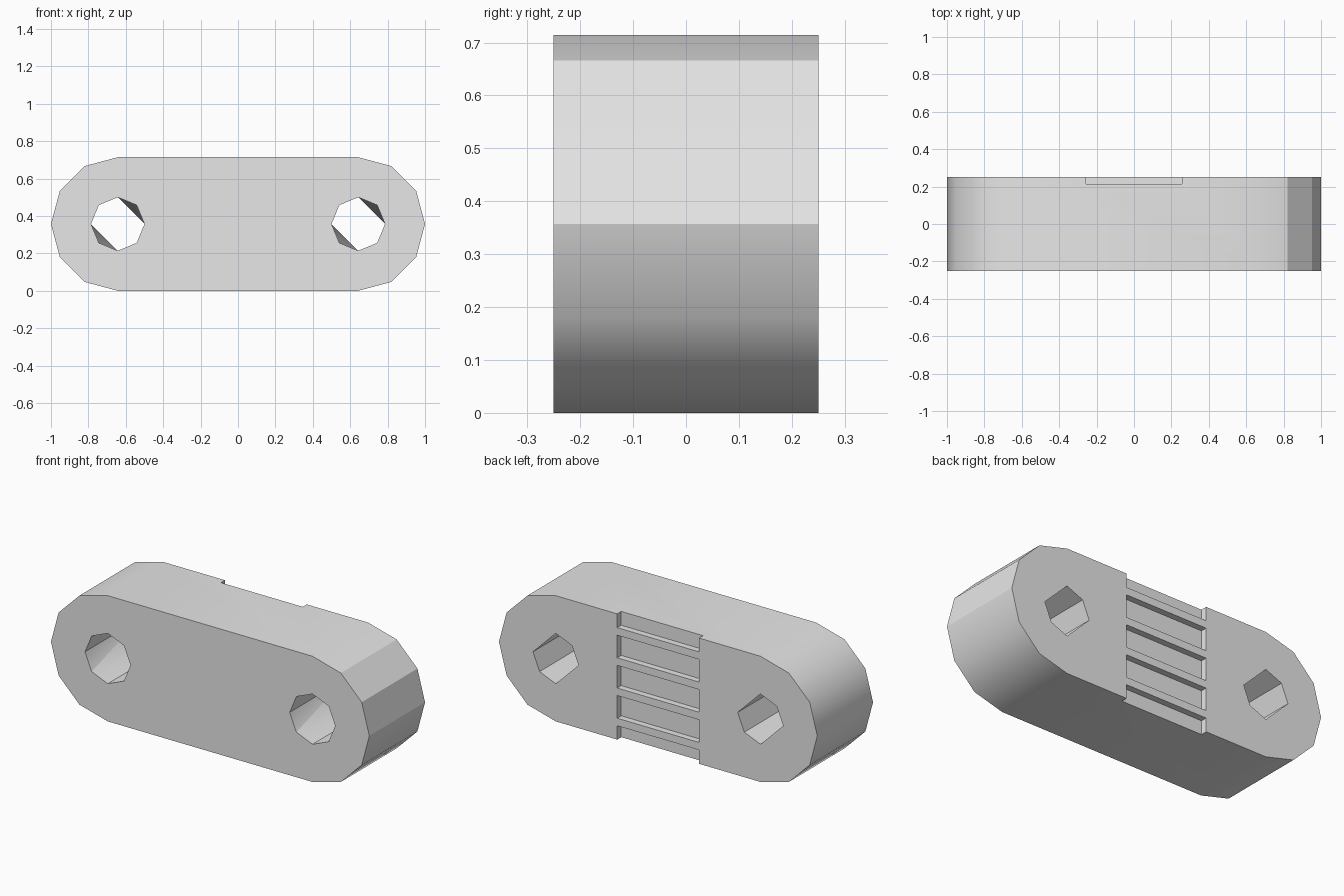
import bpy, bmesh
from math import sin, cos, pi, radians
from mathutils import Matrix

cube = bpy.data.objects.get("Cube")
if cube:
    bpy.data.objects.remove(cube, do_unlink=True)

R = 0.357            # end radius and half height
CX = 1 - R           # centre of each rounded end
HALF = 0.25          # half thickness
HOLE = 0.143
SLOT_X, SLOT_DEPTH = 0.257, 0.036
PERIOD, BAR = 0.1714, 0.043

grey = bpy.data.materials.new("light grey")
grey.use_nodes = True
grey.diffuse_color = (0.8, 0.8, 0.8, 1)
grey.node_tree.nodes["Principled BSDF"].inputs["Base Color"].default_value = (0.8, 0.8, 0.8, 1)


def make_object(name, bm):
    mesh = bpy.data.meshes.new(name)
    bmesh.ops.recalc_face_normals(bm, faces=bm.faces)
    bm.to_mesh(mesh)
    bm.free()
    mesh.materials.append(grey)
    obj = bpy.data.objects.new(name, mesh)
    bpy.context.collection.objects.link(obj)
    return obj


# Link body: stadium outline with 30 degree steps, extruded through its thickness
bm = bmesh.new()
outline = []
for side in (1, -1):
    for i in range(7):
        a = pi / 2 - i * pi / 6
        outline.append((side * (CX + R * cos(a)), R + side * R * sin(a)))
face = bm.faces.new([bm.verts.new((x, -HALF, z)) for x, z in outline])
top = bmesh.ops.extrude_face_region(bm, geom=[face])["geom"]
bmesh.ops.translate(bm, vec=(0, 2 * HALF, 0),
                    verts=[g for g in top if isinstance(g, bmesh.types.BMVert)])
body = make_object("link_body", bm)

# Pin holes: eight sided at the front, narrowing to six sided at the back
bm = bmesh.new()
for cx in (-CX, CX):
    pts = []
    for y, skip in ((-HALF - 0.001, ()), (HALF + 0.001, (1, 5))):
        for i in range(8):
            if i not in skip:
                a = i * pi / 4
                pts.append(bm.verts.new((cx + HOLE * cos(a), y, R + HOLE * sin(a))))
    bmesh.ops.convex_hull(bm, input=pts)

# Grip slots across the back, leaving four flush bars
for k in range(-2, 3):
    low = R + (k - 0.5) * PERIOD + BAR / 2
    high = R + (k + 0.5) * PERIOD - BAR / 2
    if k == -2:
        low = -0.1
    if k == 2:
        high = 2 * R + 0.1
    y0, y1 = HALF - SLOT_DEPTH, HALF + 0.1
    place = Matrix.Translation((0, (y0 + y1) / 2, (low + high) / 2))
    size = Matrix.Diagonal((2 * SLOT_X, y1 - y0, high - low, 1))
    bmesh.ops.create_cube(bm, size=1, matrix=place @ size)
cutter = make_object("hole_and_slot_cutter", bm)
cutter.hide_render = True

# Cut the body and keep the result as its mesh
mod = body.modifiers.new("cut", "BOOLEAN")
mod.operation = "DIFFERENCE"
mod.solver = "EXACT"
mod.object = cutter
graph = bpy.context.evaluated_depsgraph_get()
result = bpy.data.meshes.new_from_object(body.evaluated_get(graph))
body.modifiers.clear()
body.data = result
bpy.data.objects.remove(cutter, do_unlink=True)

# Smooth the outer rim, with creases on the upper right end
bm = bmesh.new()
bm.from_mesh(result)
for f in bm.faces:
    f.smooth = True
    f.material_index = 0
for e in bm.edges:
    a, b = (v.co for v in e.verts)
    crease = min(a.x, b.x) > 0.8 and min(a.z, b.z) > R - 0.01 and abs(a.y - b.y) > HALF
    e.smooth = e.calc_face_angle(pi) < radians(35) and not crease
bm.to_mesh(result)
bm.free()
